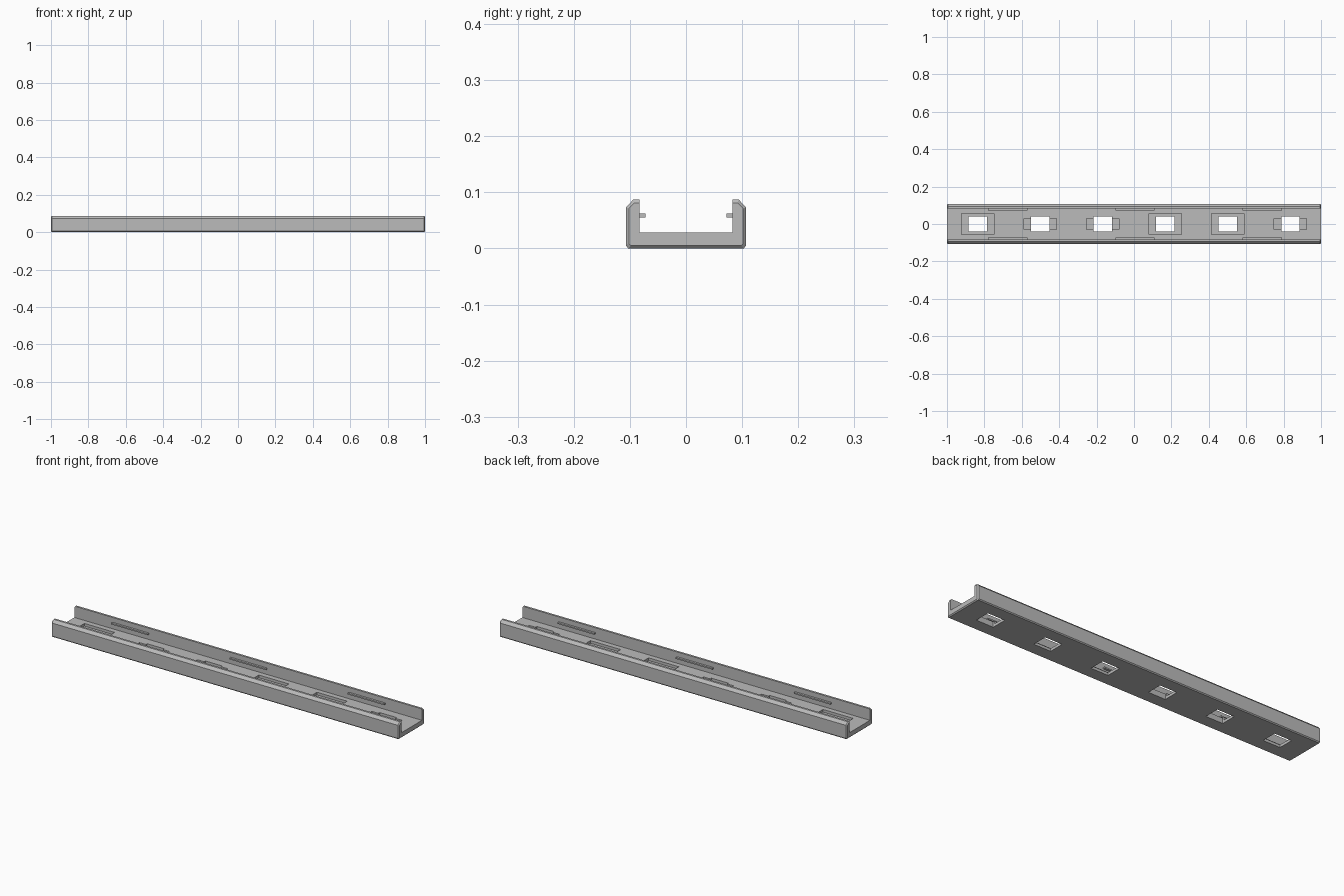
import bpy
import bmesh
from mathutils import Vector

old = bpy.data.objects.get("Cube")
if old:
    bpy.data.objects.remove(old, do_unlink=True)

grey = bpy.data.materials.new("plain grey")
grey.diffuse_color = (0.5, 0.5, 0.5, 1)
grey.use_nodes = True
grey.node_tree.nodes["Principled BSDF"].inputs["Base Color"].default_value = (0.5, 0.5, 0.5, 1)


def finish(name, bm):
    bmesh.ops.recalc_face_normals(bm, faces=bm.faces[:])
    mesh = bpy.data.meshes.new(name)
    bm.to_mesh(mesh)
    bm.free()
    mesh.materials.append(grey)
    obj = bpy.data.objects.new(name, mesh)
    bpy.context.collection.objects.link(obj)
    return obj


def box(name, low, high):
    bm = bmesh.new()
    bmesh.ops.create_cube(bm, size=1)
    low, high = Vector(low), Vector(high)
    for v in bm.verts:
        v.co = (low + high) / 2 + v.co * (high - low)
    return finish(name, bm)


# Channel: a U profile lofted along x, its outer edge chamfered at both ends
full = [(0.103, 0), (0.107, 0.005), (0.107, 0.073), (0.094, 0.087), (0.083, 0.087), (0.083, 0.028)]
ends = [(0.098, 0.005), (0.102, 0.009), (0.102, 0.071), (0.092, 0.081), (0.083, 0.081), (0.083, 0.028)]
bm = bmesh.new()
rings = []
for x, half in ((-1, ends), (-0.995, full), (0.995, full), (1, ends)):
    loop = half + [(-y, z) for y, z in reversed(half)]
    rings.append([bm.verts.new((x, y, z)) for y, z in loop])
for a, b in zip(rings, rings[1:]):
    for i in range(len(a)):
        j = (i + 1) % len(a)
        bm.faces.new((a[i], a[j], b[j], b[i]))
bm.faces.new(rings[0])
bm.faces.new(rings[-1])
channel = finish("channel", bm)

# Mounting holes, each with a wide or a narrow pocket sunk in the floor
wide_pockets = (0, 3, 4)
for i in range(6):
    x = -0.836 + i * 0.3345
    depth = 0.056 if i in wide_pockets else 0.03
    cutters = [
        box("hole_cutter", (x - 0.049, -0.04, -0.05), (x + 0.049, 0.04, 0.05)),
        box("pocket_cutter", (x - 0.087, -depth, 0.014), (x + 0.087, depth, 0.05)),
    ]
    for cutter in cutters:
        cutter.hide_render = True
        cutter.hide_viewport = True
        cut = channel.modifiers.new("cut", "BOOLEAN")
        cut.operation = "DIFFERENCE"
        cut.solver = "EXACT"
        cut.object = cutter

# Apply the cuts and drop the cutters
graph = bpy.context.evaluated_depsgraph_get()
cut_mesh = bpy.data.meshes.new_from_object(channel.evaluated_get(graph))
channel.modifiers.clear()
channel.data = cut_mesh
for obj in list(bpy.data.objects):
    if "cutter" in obj.name:
        bpy.data.objects.remove(obj, do_unlink=True)

# Snap ridges along the inside of both walls
for x in (-0.675, 0.005, 0.685):
    for side, name in ((1, "back_ridge"), (-1, "front_ridge")):
        ys = sorted((side * 0.072, side * 0.085))
        box(name, (x - 0.105, ys[0], 0.055), (x + 0.105, ys[1], 0.062))
